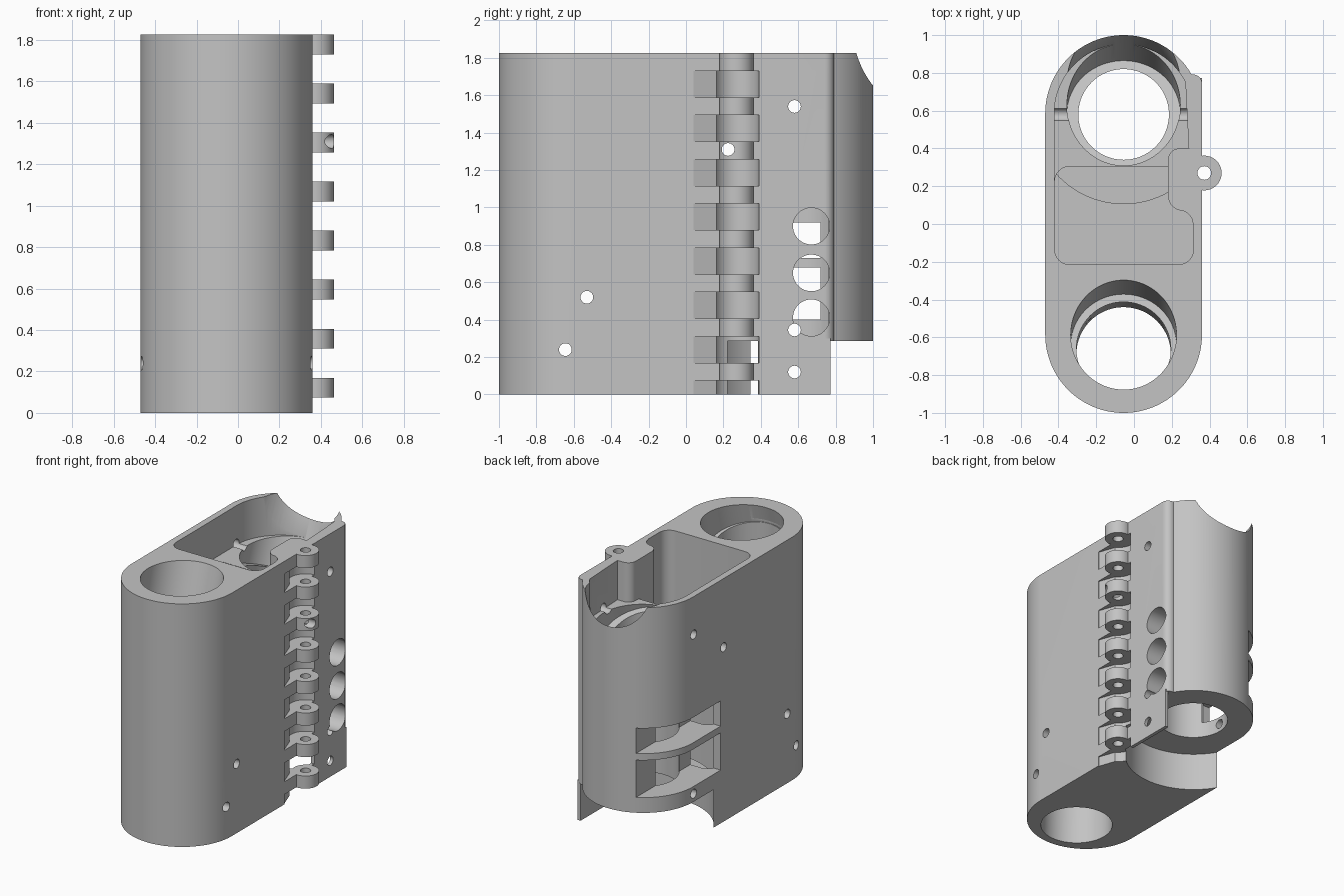
import bpy, bmesh, math
from mathutils import Vector

if "Cube" in bpy.data.objects:
    bpy.data.objects.remove(bpy.data.objects["Cube"])

CX, R, CY, H = -0.055, 0.415, 0.585, 1.825   # body centre line, end radius, end centre, height

grey = bpy.data.materials.new("grey plastic")
grey.diffuse_color = (0.55, 0.55, 0.55, 1)
grey.use_nodes = True
grey.node_tree.nodes["Principled BSDF"].inputs["Base Color"].default_value = grey.diffuse_color


def prism(name, pts, z0, z1):
    """Extrude an outline in x, y from z0 to z1."""
    bm = bmesh.new()
    face = bm.faces.new([bm.verts.new((x, y, z0)) for x, y in pts])
    up = bmesh.ops.extrude_face_region(bm, geom=[face])["geom"]
    bmesh.ops.translate(bm, vec=(0, 0, z1 - z0),
                        verts=[v for v in up if isinstance(v, bmesh.types.BMVert)])
    bmesh.ops.recalc_face_normals(bm, faces=bm.faces)
    me = bpy.data.meshes.new(name)
    bm.to_mesh(me)
    bm.free()
    ob = bpy.data.objects.new(name, me)
    bpy.context.collection.objects.link(ob)
    return ob


def arc(cx, cy, r, a0, a1, n):
    return [(cx + r * math.cos(math.radians(a0 + (a1 - a0) * i / n)),
             cy + r * math.sin(math.radians(a0 + (a1 - a0) * i / n))) for i in range(n + 1)]


def rounded(x0, x1, y0, y1, r):
    return (arc(x1 - r, y0 + r, r, -90, 0, 8) + arc(x1 - r, y1 - r, r, 0, 90, 8)
            + arc(x0 + r, y1 - r, r, 90, 180, 8) + arc(x0 + r, y0 + r, r, 180, 270, 8))


def rect(x0, x1, y0, y1):
    return [(x0, y0), (x1, y0), (x1, y1), (x0, y1)]


def rod(name, a, b, r, n=64):
    """Cylinder from point a to point b."""
    a, b = Vector(a), Vector(b)
    ob = prism(name, arc(0, 0, r, 0, 360 - 360 / n, n - 1), 0, (b - a).length)
    ob.data.transform((b - a).to_track_quat('Z', 'Y').to_matrix().to_4x4())
    ob.location = a
    return ob


def boolean(target, tool, op):
    bpy.context.view_layer.update()
    tool.hide_render = True
    m = target.modifiers.new("bool", 'BOOLEAN')
    m.object, m.operation, m.solver = tool, op, 'EXACT'
    bpy.context.view_layer.objects.active = target
    bpy.ops.object.modifier_apply(modifier=m.name)
    bpy.data.objects.remove(tool)


# Stadium-shaped body
body = prism("twin_tube_body", arc(CX, CY, R, 0, 180, 64) + arc(CX, -CY, R, 180, 360, 64), 0, H)


def cut(tool):
    boolean(body, tool, 'DIFFERENCE')


def add(tool):
    boolean(body, tool, 'UNION')


# Deep pocket between the tubes; its floor steps up over the rear clearance
pocket = prism("pocket", rounded(-0.42, 0.315, -0.215, 0.305, 0.08), 0.05, 2)
boolean(pocket, rod("pocket_step", (CX, CY, -0.1), (CX, CY, 0.335), 0.48, 96), 'DIFFERENCE')
cut(pocket)

# Shallow recess joining the pocket to the mouth of the rear tube
cut(prism("rear_recess", [(-0.42, 0.15), (0.315, 0.15)] + arc(CX, CY, 0.367, 0, 180, 40), 1.53, 2))

# Hinge boss inside the wall
boss = ([(0.35, 0.0), (0.312, 0.0)] + arc(0.24, 0.0, 0.072, 0, 75, 6)
        + arc(0.26, 0.15, 0.08, 260, 180, 8) + arc(0.24, 0.34, 0.06, 180, 90, 8) + [(0.35, 0.40)])
add(prism("hinge_boss", boss, 0, H))

# Round clearance below the rear tube
cut(rod("rear_clearance", (CX, CY, -0.1), (CX, CY, 0.285), 0.48, 96))

# Flat side plate running past the tube, thin at the foot, with a rounded end
add(prism("side_plate", rect(0.335, 0.3605, 0.33, 0.772), 0, 0.3))
add(prism("upper_plate", [(0.29, 0.40), (0.3605, 0.40)] + arc(0.3105, 0.742, 0.05, 0, 90, 10)
          + [(0.27, 0.792)], 0.285, H))

# Hinge barrel, then gaps that leave eight knuckles
HX, HY, PITCH, KNUCKLE = 0.372, 0.27, 0.2365, 0.095
add(rod("hinge_barrel", (HX, HY, 0), (HX, HY, H), 0.092, 40))
gap = [(0.6, 0.04), (0.355, 0.04)] + arc(HX, HY, 0.122, 240, 90, 24) + [(0.6, 0.392)]
for i in range(8):
    top = H - PITCH * i - KNUCKLE
    bottom = top - PITCH + KNUCKLE if i < 7 else -0.1
    cut(prism("hinge_gap", gap, bottom, top))
cut(rod("hinge_pin_hole", (HX, HY, -0.1), (HX, HY, 2), 0.036, 24))

# Front tube: leaning entry, ledge and narrower bore
cut(rod("front_entry", (CX, -0.642, 1.62), (CX, -0.556, 1.94), 0.28, 80))
cut(rod("front_bore", (CX, -0.660, 1.71), (CX, -0.692, -0.1), 0.25, 80))

# Rear tube: strongly leaning entry that breaks through the back rim, and bore
cut(rod("rear_entry", (CX, 0.585, 1.41), (CX, 0.813, 2.0), 0.30, 80))
cut(rod("rear_bore", (CX, 0.58, 0.2), (CX, 0.58, 1.56), 0.24, 80))

# Two windows through the left rear wall, separated by a rib
for z0, z1 in ((0.40, 0.68), (0.73, 0.92)):
    cut(prism("window", rect(-0.6, -0.25, 0.26, 1.1), z0, z1))

# Round ports in the right side
for z in (0.41, 0.65, 0.90):
    cut(rod("port", (0.1, 0.67, z), (0.6, 0.67, z), 0.098, 40))

# Screw holes straight across
for y, z in ((0.58, 1.54), (0.225, 1.31), (0.58, 0.345), (0.58, 0.12), (-0.53, 0.52), (-0.645, 0.24)):
    cut(rod("screw_hole", (-0.8, y, z), (0.8, y, z), 0.034, 24))

# Material and shading
body.data.materials.clear()
body.data.materials.append(grey)
bpy.ops.object.select_all(action='DESELECT')
body.select_set(True)
bpy.context.view_layer.objects.active = body
bpy.ops.object.shade_smooth_by_angle(angle=math.radians(30))
